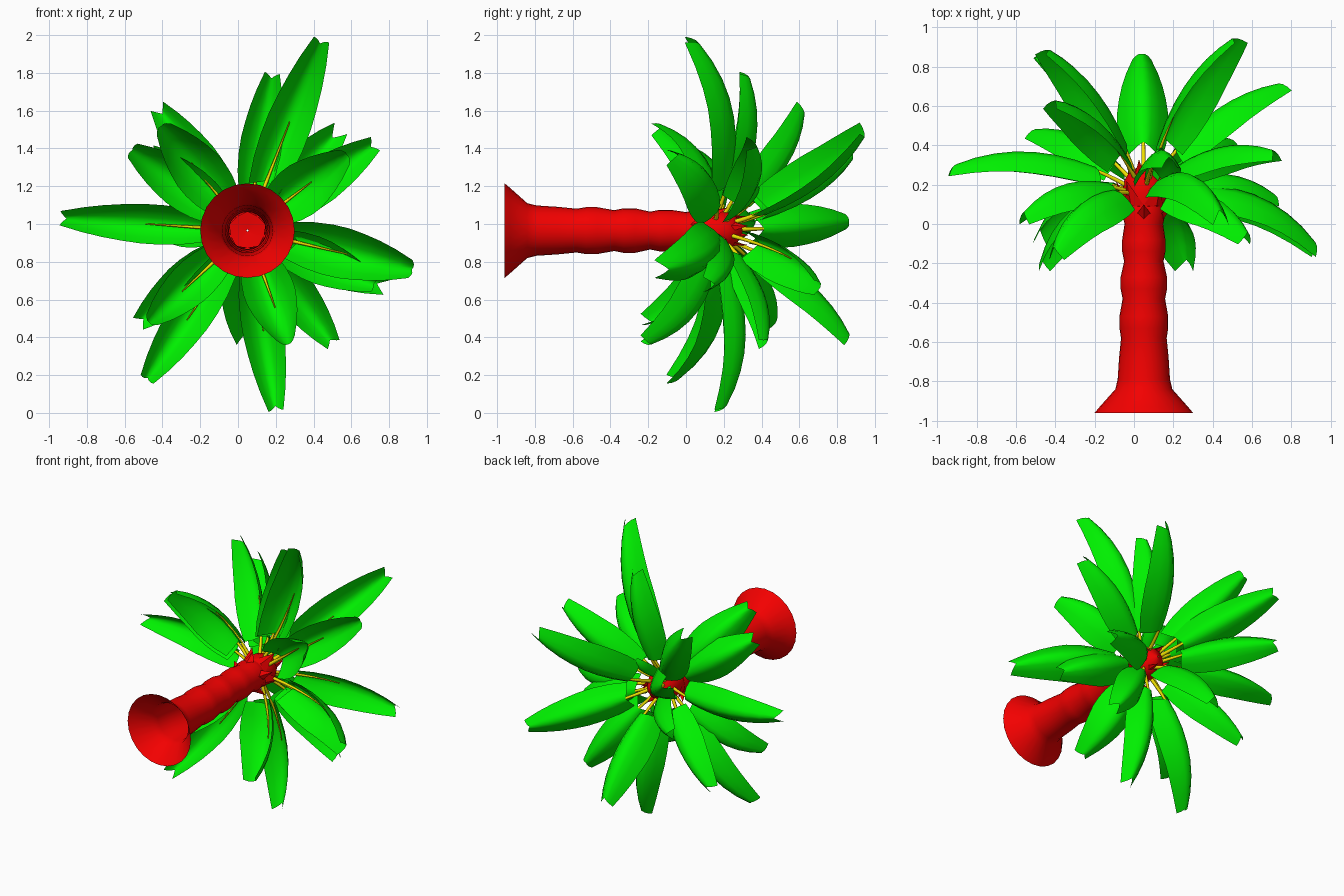
import bpy, bmesh, math
from mathutils import Vector

if "Cube" in bpy.data.objects:
    bpy.data.objects.remove(bpy.data.objects["Cube"])


def material(name, rgb):
    m = bpy.data.materials.new(name)
    m.diffuse_color = (*rgb, 1)
    m.use_nodes = True
    m.node_tree.nodes["Principled BSDF"].inputs["Base Color"].default_value = m.diffuse_color
    return m


RED = material("trunk_red", (0.9, 0.0, 0.0))
GREEN = material("leaf_green", (0.0, 0.87, 0.0))
YELLOW = material("stem_yellow", (0.87, 0.75, 0.0))
AX, AZ = 0.05, 0.965          # trunk axis, running along y
Y = Vector((0, 1, 0))


def make(name, verts, faces, mat, angle=40):
    me = bpy.data.meshes.new(name)
    me.from_pydata([tuple(v) for v in verts], [], faces)
    me.materials.append(mat)
    ob = bpy.data.objects.new(name, me)
    bpy.context.collection.objects.link(ob)
    bpy.ops.object.select_all(action='DESELECT')
    bpy.context.view_layer.objects.active = ob
    ob.select_set(True)
    bpy.ops.object.shade_smooth_by_angle(angle=math.radians(angle))
    return ob


def grid_faces(rows, cols, wrap=False):
    return [(i * cols + j, i * cols + (j + 1) % cols,
             (i + 1) * cols + (j + 1) % cols, (i + 1) * cols + j)
            for i in range(rows - 1) for j in range(cols if wrap else cols - 1)]


# trunk: open flared foot, swollen rings, domed crown
profile = [(-.96, .25), (-.93, .225), (-.84, .145), (-.79, .133), (-.68, .126), (-.58, .116),
           (-.53, .124), (-.47, .124), (-.38, .108), (-.33, .118), (-.27, .118),
           (-.19, .10), (-.14, .11), (-.08, .11), (0, .098), (.05, .11),
           (.09, .10), (.10, .005)]
N = 24
tv = [(AX + r * math.cos(2 * math.pi * k / N), y, AZ + r * math.sin(2 * math.pi * k / N))
      for y, r in profile for k in range(N)]
make("trunk", tv, grid_faces(len(profile), N, True), RED)

# core the stems grow from
core = [(.09, .10), (.16, .11), (.22, .10), (.27, .07), (.30, .005)]
cv = [(AX + r * math.cos(2 * math.pi * k / 12), y, AZ + r * math.sin(2 * math.pi * k / 12))
      for y, r in core for k in range(12)]
make("crown_core", cv, grid_faces(len(core), 12, True), RED)

# pointed husk scales around the crown
sv, sf = [], []
for n, y0, r0, y1, r1, shift in ((5, .03, .09, .10, .16, .25), (5, .10, .10, .22, .15, .75),
                                 (4, .18, .08, .33, .08, .2)):
    for k in range(n):
        a = 2 * math.pi * (k + shift) / n
        b = len(sv)
        for da, y, r in ((-.6, y0, r0), (0, y0 - .01, r0 + .01), (.6, y0, r0), (0, y1, r1)):
            sv.append((AX + r * math.cos(a + da), y, AZ + r * math.sin(a + da)))
        sf += [(b, b + 1, b + 3), (b + 1, b + 2, b + 3)]
make("crown_husks", sv, sf, RED)

# leaf tips: x, y, z, half width
tips = [(.44, .02, 1.97, .12), (.18, .3, 1.79, .11), (-.42, .6, 1.61, .115),
        (.53, .93, 1.49, .125), (.72, .34, 1.42, .12), (-.56, .02, 1.39, .125),
        (-.40, -.16, 1.51, .135), (.57, -.08, 1.36, .14), (-.93, .26, 1.03, .105),
        (.92, -.14, .76, .135), (.77, .69, .67, .115), (.72, .11, .68, .12),
        (-.49, .85, 1.01, .115), (-.48, -.08, .18, .115),
        (.2, .17, .02, .11), (.5, .40, .37, .11), (.26, -.22, .38, .135),
        (.04, .85, .38, .13), (-.46, -.22, .49, .115), (-.52, .45, .48, .115),
        (-.46, .87, 1.37, .12), (.14, .36, 1.20, .05)]


def leaf(i, x, y, z, hw):
    tip = Vector((x, y, z))
    root = Vector((AX, .14 + .12 * max(0, y), AZ))
    radial = Vector((x - AX, 0, z - AZ)).normalized()
    chord = tip - root
    d = chord.normalized()
    up = (Y - d * d.y).normalized()
    side = d.cross(up).normalized()
    bow = .20 + .16 * max(0, .5 - y)
    root += radial * .075
    ctrl = (root + tip) / 2 + up * bow * chord.length + d * .05

    def path(t):
        return root * (1 - t) ** 2 + ctrl * 2 * t * (1 - t) + tip * t * t

    def normal(t):
        tan = ((ctrl - root) * (1 - t) + (tip - ctrl) * t).normalized()
        return side.cross(tan).normalized()

    # blade: deeply arched across, notched at the tip
    widths = [.72, .92, 1, 1, .92, .8, .62, .36]
    us = [-1, -.66, -.33, 0, .33, .66, 1]
    verts = []
    for k, f in enumerate(widths):
        s = k / (len(widths) - 1)
        for u in us:
            t = .19 + .77 * s + .06 * abs(u) * (2 * s - 1)
            w = hw * f
            verts.append(path(t) + side * w * u + normal(t) * (.03 - 1.05 * w * abs(u) ** 1.7))
    make(f"leaf_{i}", verts, grid_faces(len(widths), len(us)), GREEN, 60)

    # stem: thin tapering rib under the blade
    sv, m = [], 6
    for k in range(9):
        t = .5 * k / 8
        r = .013 * (1 - .8 * k / 8)
        for j in range(m):
            a = 2 * math.pi * j / m
            sv.append(path(t) + side * r * math.cos(a) + normal(t) * (r * math.sin(a) + .015))
    make(f"stem_{i}", sv, grid_faces(9, m, True), YELLOW, 70)


for i, t in enumerate(tips):
    leaf(i, *t)
